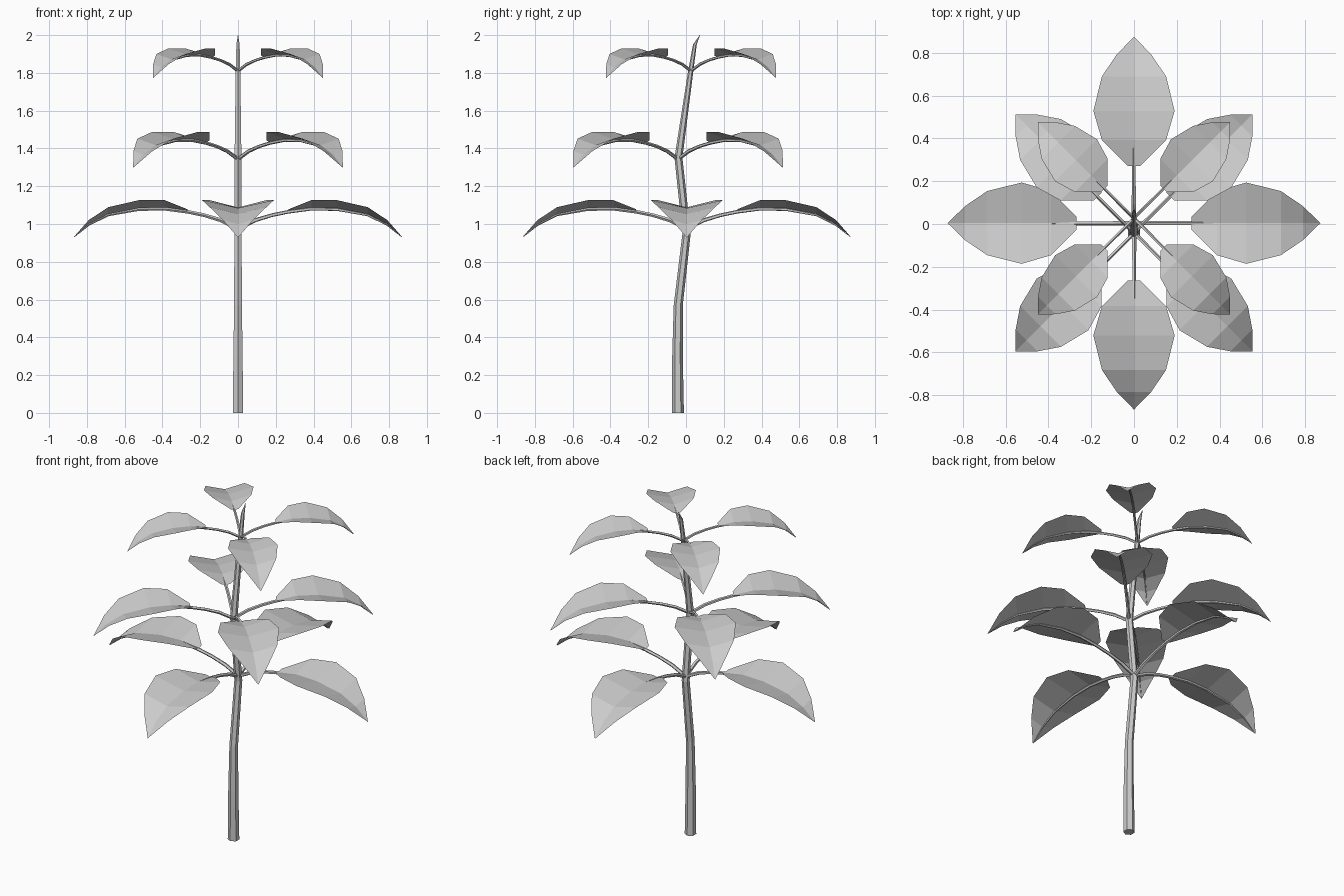
import bpy, bmesh, math
from mathutils import Vector, Matrix

if "Cube" in bpy.data.objects:
    bpy.data.objects.remove(bpy.data.objects["Cube"])


def make_object(name, bm):
    bmesh.ops.recalc_face_normals(bm, faces=bm.faces)
    mesh = bpy.data.meshes.new(name)
    bm.to_mesh(mesh)
    bm.free()
    ob = bpy.data.objects.new(name, mesh)
    bpy.context.collection.objects.link(ob)
    return ob


def tube(name, rings, sides, across, along=None, phase=0.0):
    """Skin rings (centre, radius) whose planes contain 'across' and a perpendicular."""
    bm = bmesh.new()
    loops = []
    for i, (c, r) in enumerate(rings):
        if along:
            t = along
        else:
            t = rings[min(i + 1, len(rings) - 1)][0] - rings[max(i - 1, 0)][0]
        u = across.normalized()
        v = t.cross(u).normalized()
        loops.append([bm.verts.new(c + r * (u * math.cos(a) + v * math.sin(a)))
                      for a in (phase + math.tau * k / sides for k in range(sides))])
    for a, b in zip(loops, loops[1:]):
        for k in range(sides):
            n = (k + 1) % sides
            bm.faces.new((a[k], a[n], b[n], b[k]))
    bm.faces.new(loops[0])
    bm.faces.new(loops[-1])
    return make_object(name, bm)


# Main stem: y, z, radius of a gently zigzagging hexagonal taper
stem = [(-0.043, 0, 0.032), (-0.045, 0.3, 0.028), (-0.041, 0.57, 0.024),
        (0.003, 0.95, 0.022), (-0.04, 1.35, 0.021), (0.025, 1.81, 0.014),
        (0.047, 1.95, 0.010), (0.073, 2.0, 0.001)]
tube("stem", [(Vector((0, y, z)), r) for y, z, r in stem], 6,
     Vector((1, 0, 0)), Vector((0, 0, 1)), math.pi / 2)

# Leaf blade stations: distance out, midrib z, half width, edge z (z relative to node)
BLADE = [(0.268, 0.095, 0.03, 0.103), (0.388, 0.113, 0.15, 0.151),
         (0.525, 0.109, 0.19, 0.151), (0.687, 0.078, 0.15, 0.114),
         (0.79, 0.024, 0.08, 0.046)]
TIP = (0.872, -0.047)
# Stalk path: distance out, z, radius
STALK = [(0, 0, 0.011), (0.09, 0.045, 0.011), (0.18, 0.072, 0.010),
         (0.268, 0.090, 0.010), (0.388, 0.105, 0.009), (0.525, 0.102, 0.008),
         (0.687, 0.072, 0.006), (0.79, 0.019, 0.004), (0.865, -0.043, 0.001)]


def leaf(label, node, angle, s, sz):
    place = Matrix.Translation(node) @ Matrix.Rotation(angle, 4, 'Z')
    bm = bmesh.new()
    rows = [[bm.verts.new((d * s, w * s * k, (e if k else m) * sz)) for k in (-1, 0, 1)]
            for d, m, w, e in BLADE]
    tip = bm.verts.new((TIP[0] * s, 0, TIP[1] * sz))
    for a, b in zip(rows, rows[1:]):
        for k in (0, 1):
            bm.faces.new((a[k], b[k], b[k + 1], a[k + 1]))
    for k in (0, 1):
        bm.faces.new((rows[-1][k], tip, rows[-1][k + 1]))
    make_object("leaf_blade_" + label, bm).matrix_world = place
    stalk = tube("leaf_stalk_" + label,
                 [(Vector((d * s, 0, z * sz)), r * s) for d, z, r in STALK],
                 5, Vector((0, 1, 0)))
    stalk.matrix_world = place


# Three whorls of four leaves, shrinking upward
TIERS = [("lower", (0, 0.004, 0.975), 0, 1.0, 1.0),
         ("middle", (0, -0.042, 1.343), 45, 0.90, 0.955),
         ("upper", (0, 0.027, 1.81), 45, 0.73, 0.79)]
for tier, node, start, s, sz in TIERS:
    for i in range(4):
        leaf(f"{tier}_{i + 1}", Vector(node), math.radians(start + 90 * i), s, sz)
